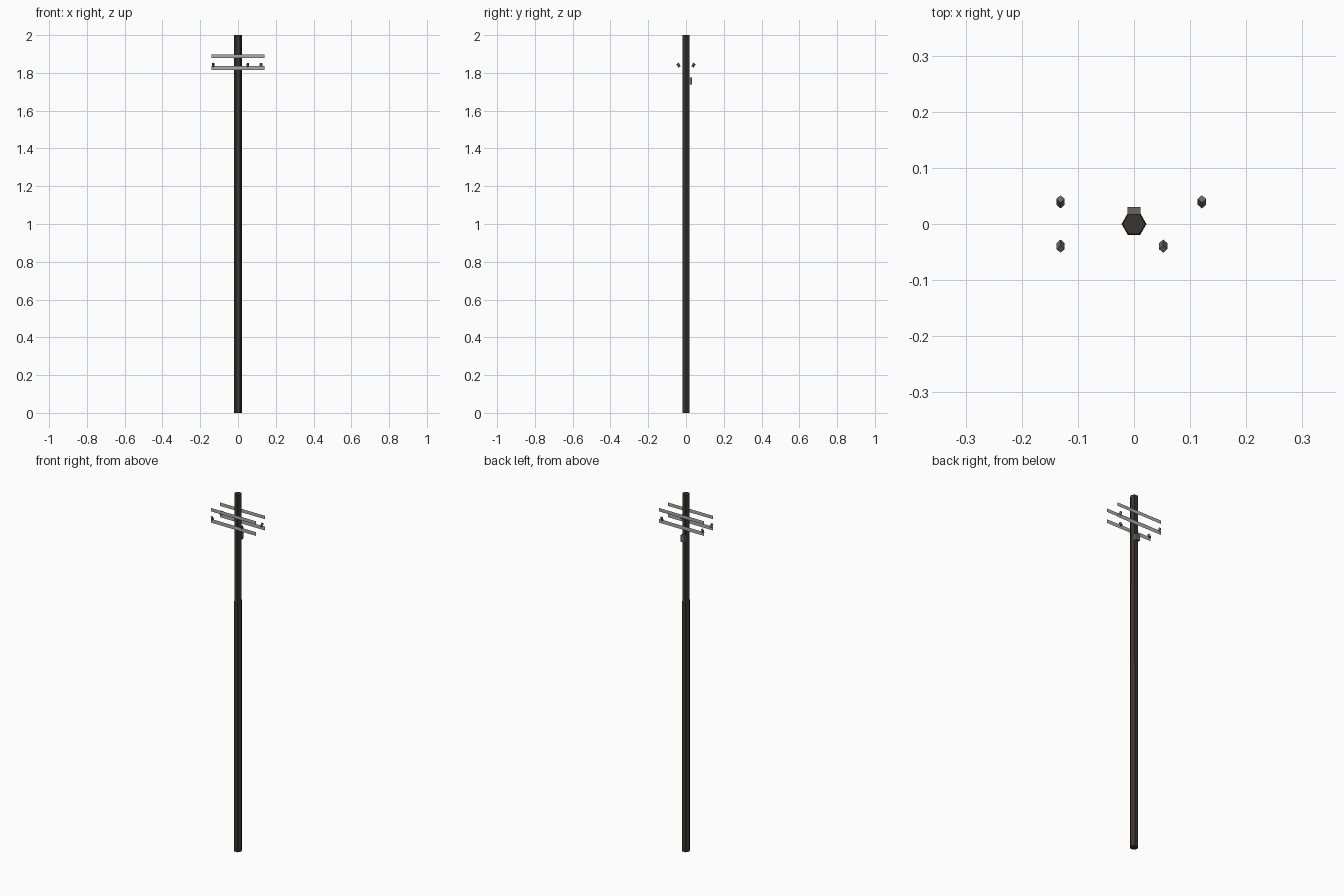
import bpy, bmesh, math
from mathutils import Matrix

if "Cube" in bpy.data.objects:
    bpy.data.objects.remove(bpy.data.objects["Cube"])


def material(name, rgb):
    m = bpy.data.materials.new(name)
    m.diffuse_color = (*rgb, 1)
    m.use_nodes = True
    m.node_tree.nodes["Principled BSDF"].inputs["Base Color"].default_value = m.diffuse_color
    return m


WOOD = material("dark brown wood", (0.045, 0.035, 0.027))
ARM = material("light grey", (0.42, 0.41, 0.41))
METAL = material("grey green metal", (0.13, 0.14, 0.125))


def finish(name, bm, mat):
    me = bpy.data.meshes.new(name)
    bm.to_mesh(me)
    bm.free()
    me.materials.append(mat)
    ob = bpy.data.objects.new(name, me)
    bpy.context.collection.objects.link(ob)
    return ob


def prism(name, sides, r1, r2, depth, matrix, mat):
    bm = bmesh.new()
    bmesh.ops.create_cone(bm, cap_ends=True, segments=sides, radius1=r1,
                          radius2=r2, depth=depth, matrix=matrix)
    # put a corner on the +x axis whatever the primitive's start angle
    inv = matrix.inverted()
    v = max((inv @ v.co for v in bm.verts), key=lambda c: c.x)
    a = math.atan2(v.y, v.x)
    bmesh.ops.transform(bm, verts=bm.verts,
                        matrix=matrix @ Matrix.Rotation(-a, 4, 'Z') @ inv)
    return finish(name, bm, mat)


# Slightly tapered hexagonal pole
prism("pole", 6, 0.0222, 0.0205, 2.0, Matrix.Translation((0, 0, 1)), WOOD)

# Crossarms: flat vertical strips in front of and behind the pole
for y, side in ((-0.04, "front"), (0.04, "back")):
    for z0, z1, level in ((1.878, 1.897, "upper"), (1.815, 1.836, "lower")):
        bm = bmesh.new()
        pts = [(-0.14, z0), (0.14, z0), (0.14, z1), (-0.14, z1)]
        if y > 0:
            pts.reverse()
        bm.faces.new([bm.verts.new((x, y, z)) for x, z in pts])
        finish(f"{side}_{level}_crossarm", bm, ARM)

# Insulators leaning outward from the lower crossarms
for i, (x, s) in enumerate(((-0.131, 1), (0.121, 1), (-0.131, -1), (0.052, -1))):
    m = Matrix.Translation((x, 0.0395 * s, 1.841)) @ Matrix.Rotation(math.radians(-30 * s), 4, 'X')
    prism(f"insulator_{i + 1}", 4, 0.0075, 0.0075, 0.021, m, METAL)

# Junction box on the back of the pole
bm = bmesh.new()
bmesh.ops.create_cube(bm, size=1, matrix=Matrix.Translation((0, 0.0225, 1.757))
                      @ Matrix.Diagonal((0.024, 0.016, 0.037, 1)))
finish("junction_box", bm, METAL)
